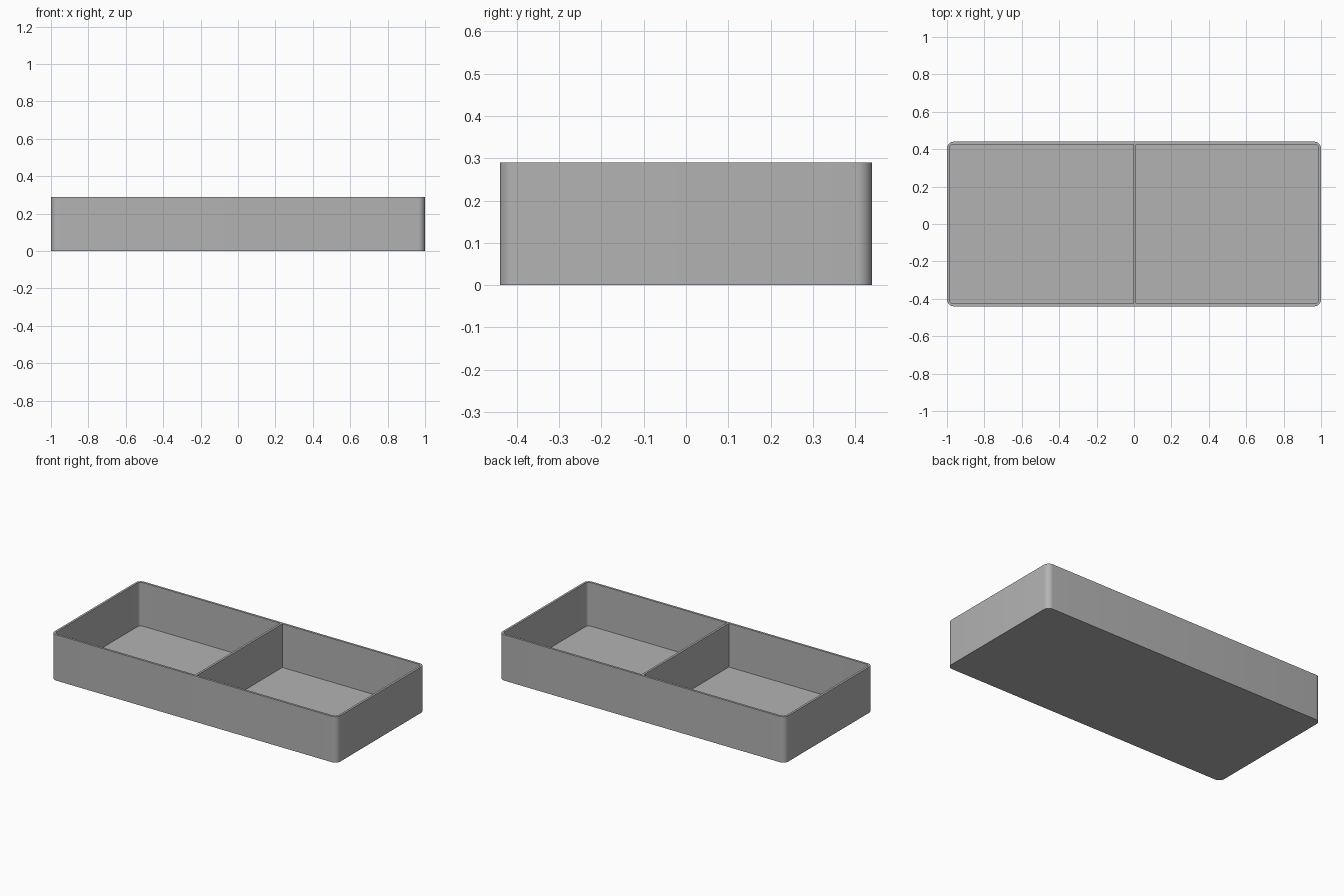
import bpy
import bmesh
import math

cube = bpy.data.objects.get("Cube")
if cube:
    bpy.data.objects.remove(cube, do_unlink=True)

HALF_X, HALF_Y, HEIGHT = 1.0, 0.44, 0.29
WALL, RADIUS, STEPS = 0.014, 0.036, 8

grey = bpy.data.materials.new("plain grey")
grey.use_nodes = True
color = (0.45, 0.45, 0.45, 1)
grey.diffuse_color = color
grey.node_tree.nodes["Principled BSDF"].inputs["Base Color"].default_value = color


def rounded_loop(bm, inset, z):
    """Ring of vertices around a rounded rectangle."""
    r = RADIUS - inset
    ring = []
    for k, (sx, sy) in enumerate([(1, 1), (-1, 1), (-1, -1), (1, -1)]):
        for i in range(STEPS + 1):
            a = math.pi / 2 * (k + i / STEPS)
            ring.append(bm.verts.new((sx * (HALF_X - RADIUS) + r * math.cos(a),
                                      sy * (HALF_Y - RADIUS) + r * math.sin(a), z)))
    return ring


def finish(bm, name):
    bmesh.ops.recalc_face_normals(bm, faces=bm.faces)
    mesh = bpy.data.meshes.new(name)
    bm.to_mesh(mesh)
    bm.free()
    mesh.materials.append(grey)
    obj = bpy.data.objects.new(name, mesh)
    bpy.context.collection.objects.link(obj)
    return obj


# Tray shell: outer wall, rim, inner wall and floor
bm = bmesh.new()
rings = [rounded_loop(bm, inset, z) for inset, z in
         [(0, 0), (0, HEIGHT), (WALL, HEIGHT), (WALL, WALL)]]
for low, high in zip(rings, rings[1:]):
    for i in range(len(low)):
        j = (i + 1) % len(low)
        bm.faces.new((low[i], low[j], high[j], high[i]))
bm.faces.new(rings[0])
bm.faces.new(rings[-1])
tray = finish(bm, "tray_shell")
bpy.ops.object.select_all(action="DESELECT")
tray.select_set(True)
bpy.context.view_layer.objects.active = tray
bpy.ops.object.shade_smooth_by_angle(angle=math.radians(30))

# Divider between the two compartments
bm = bmesh.new()
bmesh.ops.create_cube(bm, size=1)
bmesh.ops.scale(bm, vec=(WALL, 2 * (HALF_Y - WALL), HEIGHT - WALL), verts=bm.verts)
divider = finish(bm, "divider")
divider.location = (0.005, 0, (HEIGHT + WALL) / 2)
